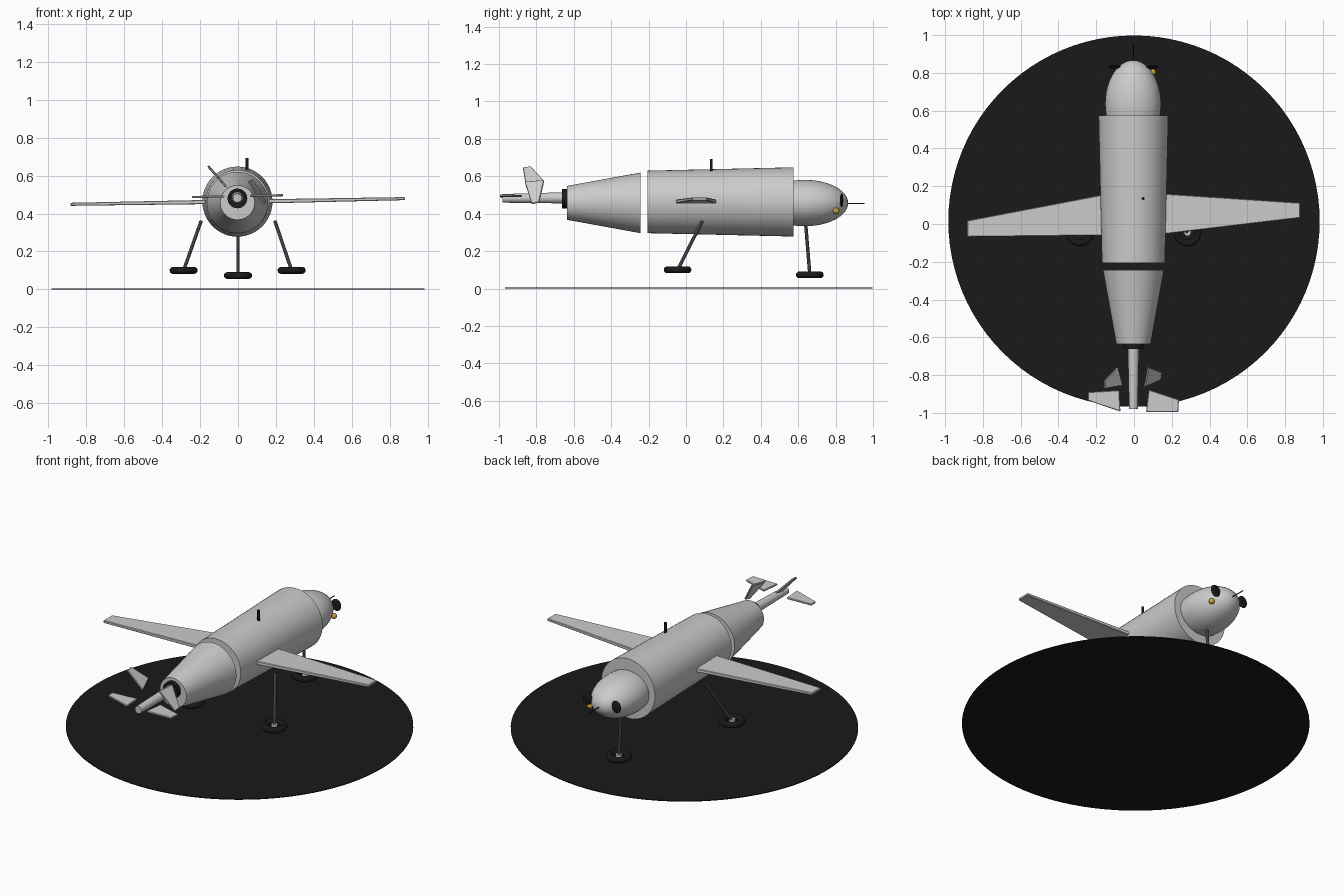
import bpy, bmesh, math
from mathutils import Vector

if "Cube" in bpy.data.objects:
    bpy.data.objects.remove(bpy.data.objects["Cube"])


def paint(name, rgb):
    m = bpy.data.materials.new(name)
    m.diffuse_color = (*rgb, 1)
    m.use_nodes = True
    m.node_tree.nodes["Principled BSDF"].inputs["Base Color"].default_value = m.diffuse_color
    return m


BLACK = paint("matte_black", (0.01, 0.01, 0.01))
STEEL = paint("dark_steel", (0.045, 0.048, 0.05))
AMBER = paint("amber", (0.6, 0.38, 0.04))


def finish(name, mat=None, smooth=True):
    ob = bpy.context.object
    ob.name = name
    if mat:
        ob.data.materials.append(mat)
    if smooth:
        bpy.ops.object.shade_smooth_by_angle(angle=math.radians(35))
    return ob


def rod(name, a, b, r1, r2=None, mat=None, sides=48):
    """Capped cylinder or cone from point a to point b."""
    a, b = Vector(a), Vector(b)
    bpy.ops.mesh.primitive_cone_add(
        vertices=sides, radius1=r1, radius2=r1 if r2 is None else r2,
        depth=(b - a).length, location=(a + b) / 2,
        rotation=(b - a).to_track_quat('Z', 'Y').to_euler())
    return finish(name, mat)


def ball(name, loc, scale, mat=None, seg=32):
    bpy.ops.mesh.primitive_uv_sphere_add(segments=seg, ring_count=seg // 2, radius=1, location=loc)
    bpy.context.object.scale = scale
    bpy.ops.object.transform_apply(location=False, rotation=False, scale=True)
    return finish(name, mat)


def panel(name, pts, t):
    """Thin flat plate: outline points with a thickness for each."""
    pts = [Vector(p) for p in pts]
    n = (pts[1] - pts[0]).cross(pts[3] - pts[0]).normalized()
    bm = bmesh.new()
    top = [bm.verts.new(p + n * h / 2) for p, h in zip(pts, t)]
    bot = [bm.verts.new(p - n * h / 2) for p, h in zip(pts, t)]
    bm.faces.new(top)
    bm.faces.new(bot[::-1])
    for i in range(4):
        j = (i + 1) % 4
        bm.faces.new((top[i], bot[i], bot[j], top[j]))
    bmesh.ops.recalc_face_normals(bm, faces=bm.faces)
    me = bpy.data.meshes.new(name)
    bm.to_mesh(me)
    bm.free()
    ob = bpy.data.objects.new(name, me)
    bpy.context.collection.objects.link(ob)
    bev = ob.modifiers.new("soft_edge", 'BEVEL')
    bev.width = 0.003
    bev.segments = 1


# Round base
rod("base_disc", (0, 0.015, 0), (0, 0.015, 0.005), 0.983, mat=BLACK, sides=96)

# Fuselage, nose and tail boom
X = -0.003
rod("main_fuselage", (X, -0.207, 0.463), (X, 0.575, 0.463), 0.167, 0.185)
rod("rear_fuselage", (X, -0.635, 0.458), (X, -0.243, 0.458), 0.091, 0.162)
ball("nose", (-0.005, 0.635, 0.457), (0.148, 0.232, 0.124), seg=48)
rod("tail_collar", (X, -0.663, 0.48), (X, -0.63, 0.48), 0.052, mat=BLACK)
rod("tail_boom", (X, -0.98, 0.482), (X, -0.64, 0.485), 0.023, 0.03)

# Wings
WT = (0.022, 0.016, 0.016, 0.022)
panel("right_wing", [(0.16, 0.16, 0.465), (0.88, 0.112, 0.479), (0.88, 0.033, 0.479), (0.16, -0.053, 0.465)], WT)
panel("left_wing", [(-0.165, 0.155, 0.461), (-0.883, 0.018, 0.449), (-0.883, -0.068, 0.449), (-0.165, -0.06, 0.461)], WT)

# Tail fins
FT = (0.011,) * 4
panel("right_tail_fin", [(0.078, -0.877, 0.494), (0.238, -0.93, 0.497), (0.234, -0.995, 0.497), (0.064, -0.995, 0.494)], FT)
panel("left_tail_fin", [(-0.078, -0.88, 0.49), (-0.243, -0.89, 0.488), (-0.243, -0.935, 0.488), (-0.072, -0.993, 0.49)], FT)
panel("upper_left_fin", [(-0.088, -0.758, 0.572), (-0.158, -0.83, 0.652), (-0.155, -0.872, 0.645), (-0.062, -0.855, 0.54)], FT)
panel("lower_right_fin", [(0.075, -0.758, 0.578), (0.145, -0.785, 0.46), (0.14, -0.825, 0.452), (0.055, -0.862, 0.57)], FT)

# Landing gear: leg, tyre lying flat, and hub
gear = {
    "nose": ((0, 0.64, 0.345), (0, 0.662, 0.073)),
    "left": ((-0.195, 0.087, 0.36), (-0.287, -0.045, 0.1)),
    "right": ((0.195, 0.087, 0.36), (0.283, -0.045, 0.1)),
}
for side, (top, foot) in gear.items():
    x, y, z = foot
    rod(f"{side}_leg", top, foot, 0.009, mat=STEEL, sides=16)
    bpy.ops.mesh.primitive_torus_add(major_radius=0.056, minor_radius=0.018, location=foot,
                                     major_segments=48, minor_segments=16)
    finish(f"{side}_tyre", BLACK)
    rod(f"{side}_hub", (x, y, z - 0.014), (x, y, z + 0.014), 0.018, sides=24)

# Sensors on nose and back
for side, x in (("left", -0.102), ("right", 0.096)):
    ball(f"{side}_eye", (x, 0.832, 0.472), (0.033, 0.009, 0.037), BLACK)
ball("amber_lamp", (0.1, 0.803, 0.415), (0.017,) * 3, AMBER)
rod("nose_probe", (X, 0.85, 0.455), (X, 0.955, 0.455), 0.003, mat=BLACK, sides=12)
rod("antenna", (0.048, 0.135, 0.61), (0.048, 0.135, 0.692), 0.008, mat=BLACK, sides=16)
